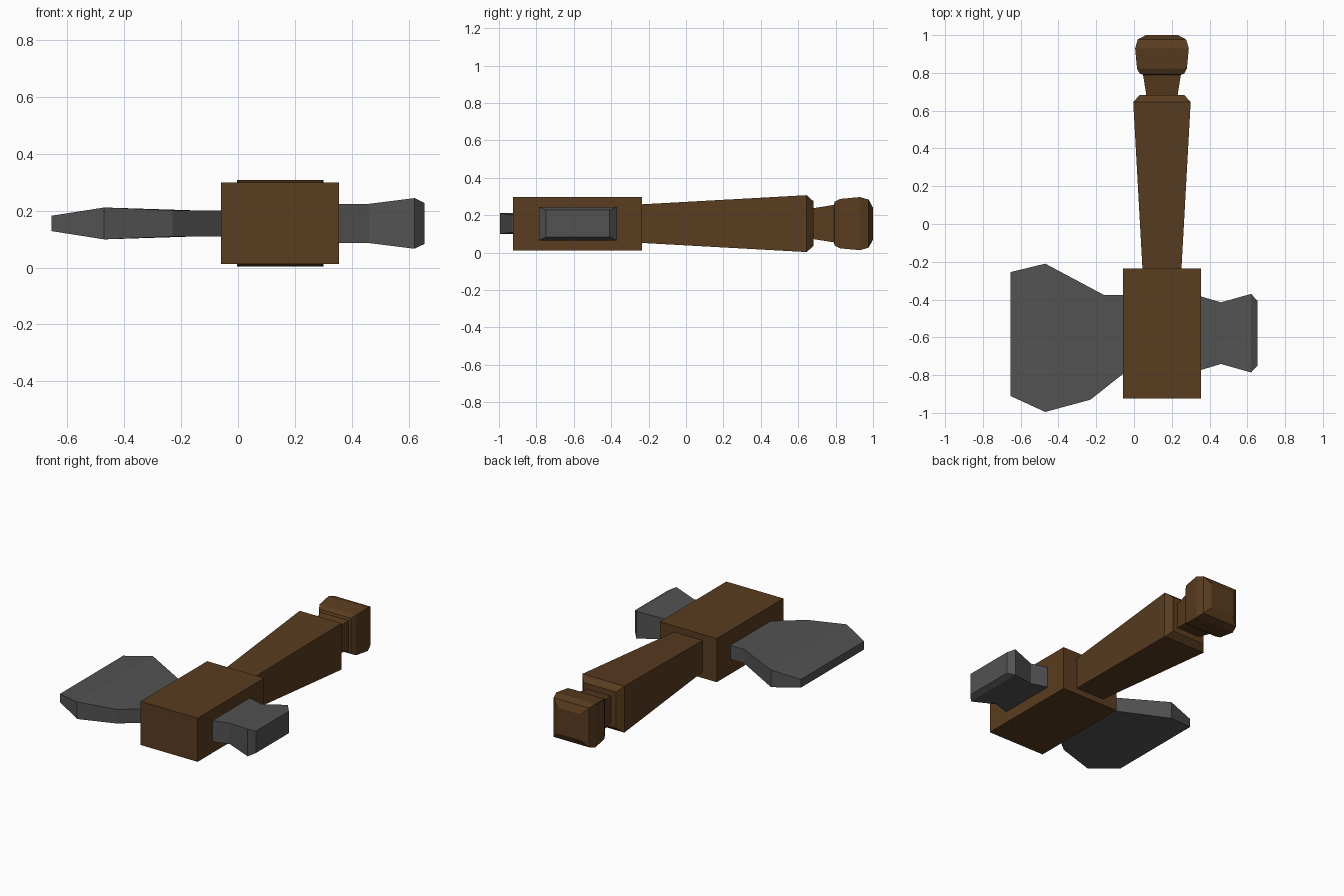
import bpy, bmesh

if "Cube" in bpy.data.objects:
    bpy.data.objects.remove(bpy.data.objects["Cube"])

CX, CZ = 0.148, 0.155  # shared axis of the handle and head


def material(name, rgb):
    m = bpy.data.materials.new(name)
    m.diffuse_color = (*rgb, 1)
    m.use_nodes = True
    m.node_tree.nodes["Principled BSDF"].inputs["Base Color"].default_value = m.diffuse_color
    return m


wood = material("dark wood", (0.10, 0.045, 0.014))
iron = material("dark iron", (0.085, 0.085, 0.085))


def loft(name, rings, mat):
    """Skin a row of four-cornered rings and cap both ends."""
    bm = bmesh.new()
    loops = [[bm.verts.new(p) for p in ring] for ring in rings]
    for a, b in zip(loops, loops[1:]):
        for i in range(4):
            j = (i + 1) % 4
            bm.faces.new((a[i], a[j], b[j], b[i]))
    bm.faces.new(loops[0])
    bm.faces.new(loops[-1])
    bmesh.ops.recalc_face_normals(bm, faces=bm.faces)
    me = bpy.data.meshes.new(name)
    bm.to_mesh(me)
    bm.free()
    me.materials.append(mat)
    ob = bpy.data.objects.new(name, me)
    bpy.context.collection.objects.link(ob)
    return ob


def y_ring(y, hx, hz):
    return [(CX + sx * hx, y, CZ + sz * hz)
            for sx, sz in ((-1, -1), (1, -1), (1, 1), (-1, 1))]


def x_ring(low, high, hz):
    """Ring between a low-y and a high-y outline point, given as (x, y)."""
    return [(*low, CZ - hz), (*high, CZ - hz), (*high, CZ + hz), (*low, CZ + hz)]


# Wooden head block
loft("head_block", [y_ring(-0.925, 0.207, 0.143), y_ring(-0.235, 0.207, 0.143)], wood)

# Handle: flared grip, then neck and pommel as (y, half size)
handle = [(-0.26, 0.102), (0.645, 0.152), (0.682, 0.119), (0.683, 0.083),
          (0.79, 0.100), (0.795, 0.117), (0.823, 0.132), (0.93, 0.142),
          (0.977, 0.128), (1.0, 0.085)]
loft("handle", [y_ring(y, h, h) for y, h in handle], wood)

# Axe blade, from the block out to the blunt edge
loft("axe_blade", [
    x_ring((-0.04, -0.779), (-0.04, -0.375), 0.045),
    x_ring((-0.23, -0.93), (-0.16, -0.375), 0.046),
    x_ring((-0.47, -0.995), (-0.47, -0.21), 0.056),
    x_ring((-0.655, -0.91), (-0.655, -0.255), 0.027)], iron)

# Hammer poll on the opposite side: (x, half width, half height)
poll = [(0.34, 0.199, 0.069), (0.46, 0.163, 0.069), (0.62, 0.208, 0.089), (0.655, 0.170, 0.072)]
loft("hammer_poll", [x_ring((x, -0.578 - hy), (x, -0.578 + hy), hz)
                     for x, hy, hz in poll], iron)
